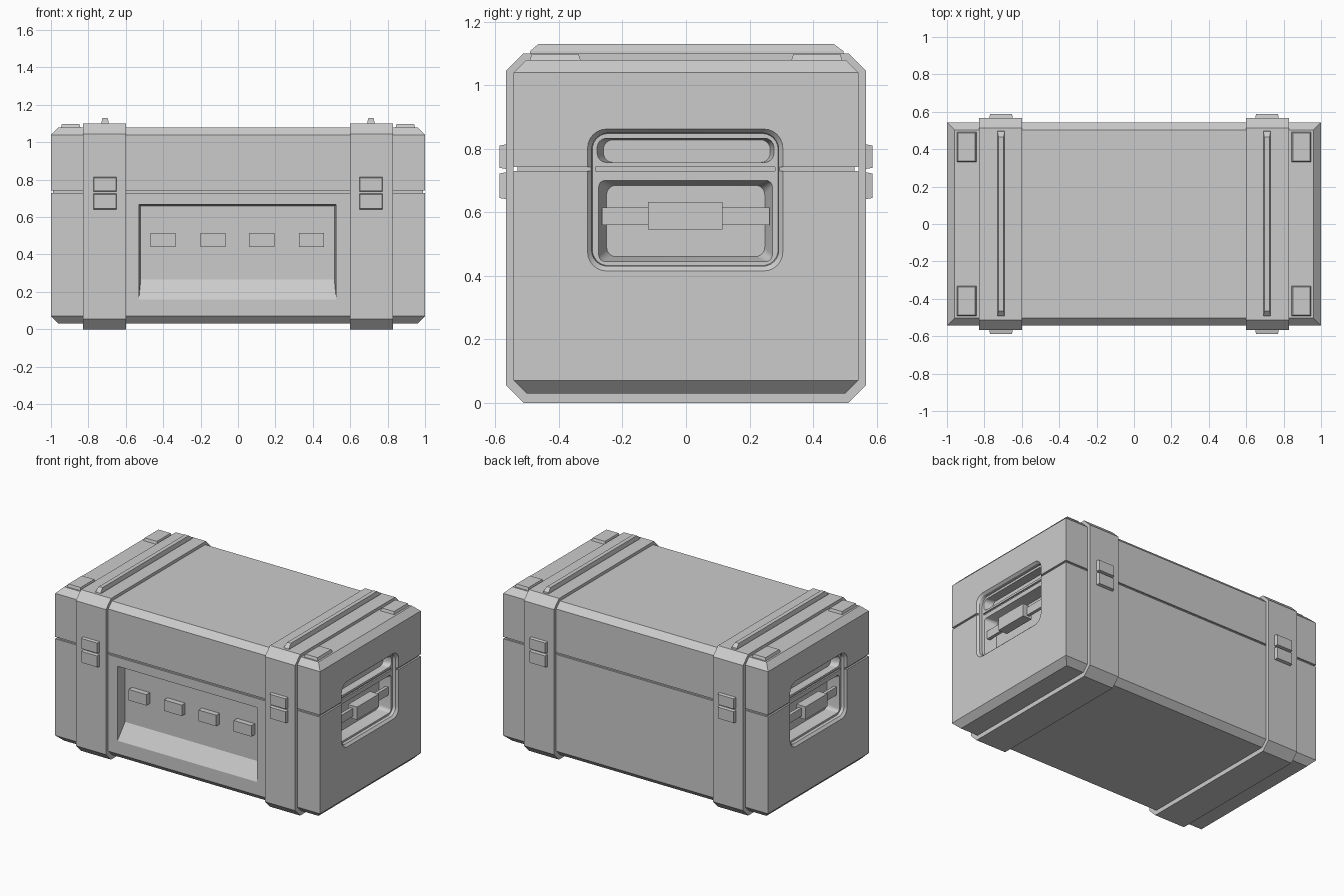
import bpy, bmesh, math

if "Cube" in bpy.data.objects:
    bpy.data.objects.remove(bpy.data.objects["Cube"], do_unlink=True)

grey = bpy.data.materials.new("plain grey")
grey.use_nodes = True
grey.diffuse_color = (0.6, 0.6, 0.6, 1)
grey.node_tree.nodes["Principled BSDF"].inputs["Base Color"].default_value = (0.6, 0.6, 0.6, 1)


def place(axis, d, u, v):
    return {"x": (d, u, v), "y": (u, d, v), "z": (u, v, d)}[axis]


def ring(axis, d, u0, u1, v0, v1, r=0.0, cut=0.0):
    """Rectangle across an axis, with round (r) or chamfered (cut) corners."""
    rad = r or cut
    steps = 6 if r else 1 if cut else 0
    pts = []
    corners = [(u1, v1, -1, -1), (u0, v1, 1, -1), (u0, v0, 1, 1), (u1, v0, -1, 1)]
    for i, (u, v, su, sv) in enumerate(corners):
        for k in range(steps + 1):
            a = math.pi / 2 * (i + (k / steps if steps else 0))
            if rad:
                pts.append(place(axis, d, u + su * rad + rad * math.cos(a),
                                 v + sv * rad + rad * math.sin(a)))
            else:
                pts.append(place(axis, d, u, v))
    return pts


def loft(name, rings, cyclic=False):
    bm = bmesh.new()
    loops = [[bm.verts.new(p) for p in r] for r in rings]
    n = len(loops[0])
    pairs = list(zip(loops, loops[1:]))
    if cyclic:
        pairs.append((loops[-1], loops[0]))
    else:
        bm.faces.new(loops[0])
        bm.faces.new(loops[-1])
    for a, b in pairs:
        for i in range(n):
            j = (i + 1) % n
            bm.faces.new((a[i], a[j], b[j], b[i]))
    bmesh.ops.recalc_face_normals(bm, faces=bm.faces)
    mesh = bpy.data.meshes.new(name)
    bm.to_mesh(mesh)
    bm.free()
    mesh.materials.append(grey)
    obj = bpy.data.objects.new(name, mesh)
    bpy.context.collection.objects.link(obj)
    return obj


def slab(name, axis, d0, d1, u0, u1, v0, v1, taper=0.0):
    """Block from d0 to d1 along an axis, narrowing by taper at d1."""
    t = taper
    return loft(name, [ring(axis, d0, u0, u1, v0, v1),
                       ring(axis, d1, u0 + t, u1 - t, v0 + t, v1 - t)])


def carve(target, cutter):
    cutter.hide_render = True
    mod = target.modifiers.new("carve", "BOOLEAN")
    mod.operation, mod.solver, mod.object = "DIFFERENCE", "EXACT", cutter
    bpy.context.view_layer.objects.active = target
    bpy.ops.object.modifier_apply(modifier=mod.name)
    bpy.data.objects.remove(cutter, do_unlink=True)


# Case body: chamfered top and bottom, with the lid seam as a groove
HALF_Y, SEAM0, SEAM1 = 0.543, 0.73, 0.743
levels = [(0.03, 0.04), (0.07, 0), (SEAM0, 0), (SEAM0, 0.012),
          (SEAM1, 0.012), (SEAM1, 0), (1.04, 0), (1.08, 0.04)]
body = loft("case_body", [ring("z", z, -1 + i, 1 - i, -HALF_Y + i, HALF_Y - i)
                          for z, i in levels])

# Front panel recess with a sloping sill
carve(body, loft("panel_cutter", [
    ring("y", -0.6, -0.53, 0.525, 0.16, 0.668),
    ring("y", -HALF_Y, -0.53, 0.525, 0.16, 0.668),
    ring("y", -0.475, -0.52, 0.515, 0.265, 0.658)]))
for i, x in enumerate((-0.4, -0.133, 0.127, 0.393)):
    slab(f"panel_button_{i + 1}", "y", -0.47, -0.512, x - 0.067, x + 0.067, 0.44, 0.515)

for s, side in ((1, "left"), (-1, "right")):
    # Handle recess: bevelled frame, two pockets and the seam slot
    carve(body, loft("frame_cutter", [
        ring("x", s * 1.05, -0.31, 0.305, 0.415, 0.862, r=0.06),
        ring("x", s * 1.0, -0.31, 0.305, 0.415, 0.862, r=0.06),
        ring("x", s * 0.985, -0.297, 0.292, 0.43, 0.85, r=0.05),
        ring("x", s * 0.965, -0.295, 0.29, 0.432, 0.848, r=0.05)]))
    carve(body, loft("lower_pocket_cutter", [
        ring("x", s * 1.02, -0.275, 0.272, 0.445, 0.7, r=0.02),
        ring("x", s * 0.965, -0.275, 0.272, 0.445, 0.7, r=0.02),
        ring("x", s * 0.89, -0.25, 0.248, 0.46, 0.685, r=0.03)]))
    carve(body, loft("upper_pocket_cutter", [
        ring("x", s * 1.02, -0.28, 0.277, 0.757, 0.833, r=0.03),
        ring("x", s * 0.965, -0.28, 0.277, 0.757, 0.833, r=0.03),
        ring("x", s * 0.91, -0.26, 0.265, 0.757, 0.828, r=0.03)]))
    carve(body, slab("slot_cutter", "x", s * 1.02, s * 0.955, -0.285, 0.28, SEAM0, SEAM1))

    # Handle bar and grip
    slab(f"handle_bar_{side}", "x", s * 0.93, s * 0.952, -0.265, 0.263, 0.56, 0.615)
    slab(f"handle_grip_{side}", "x", s * 0.915, s * 0.983, -0.12, 0.115, 0.545, 0.632)

    # Wrap-around band
    x0, x1 = s * 0.6, s * 0.828
    outer = dict(u0=-0.567, u1=0.567, v0=0.0, v1=1.1, cut=0.055)
    inner = dict(u0=-HALF_Y, u1=HALF_Y, v0=0.03, v1=1.08, cut=0.04)
    loft(f"band_{side}", [ring("x", x0, **outer), ring("x", x1, **outer),
                          ring("x", x1, **inner), ring("x", x0, **inner)], cyclic=True)

    # Ridge along the top of the band
    xm = s * 0.711
    loft(f"band_ridge_{side}", [
        ring("z", 1.09, xm - 0.02, xm + 0.02, -0.495, 0.5),
        ring("z", 1.108, xm - 0.019, xm + 0.019, -0.49, 0.495),
        ring("z", 1.13, xm - 0.014, xm + 0.014, -0.465, 0.465)])

    for f, end in ((-1, "front"), (1, "back")):
        # Two-piece latch over the seam
        for z0, z1, half in ((0.64, 0.727, "lower"), (0.735, 0.815, "upper")):
            slab(f"latch_{half}_{end}_{side}", "y", f * 0.56, f * 0.587,
                 xm - 0.064, xm + 0.064, z0, z1, taper=0.005)
        # Stacking pad on the lid corner
        slab(f"stacking_pad_{end}_{side}", "z", 1.07, 1.098,
             s * 0.895 - 0.055, s * 0.895 + 0.055, f * 0.412 - 0.083, f * 0.412 + 0.083,
             taper=0.009)

# Smooth only the rounded recess corners
bpy.ops.object.select_all(action="DESELECT")
body.select_set(True)
bpy.context.view_layer.objects.active = body
bpy.ops.object.shade_smooth_by_angle(angle=math.radians(25))
